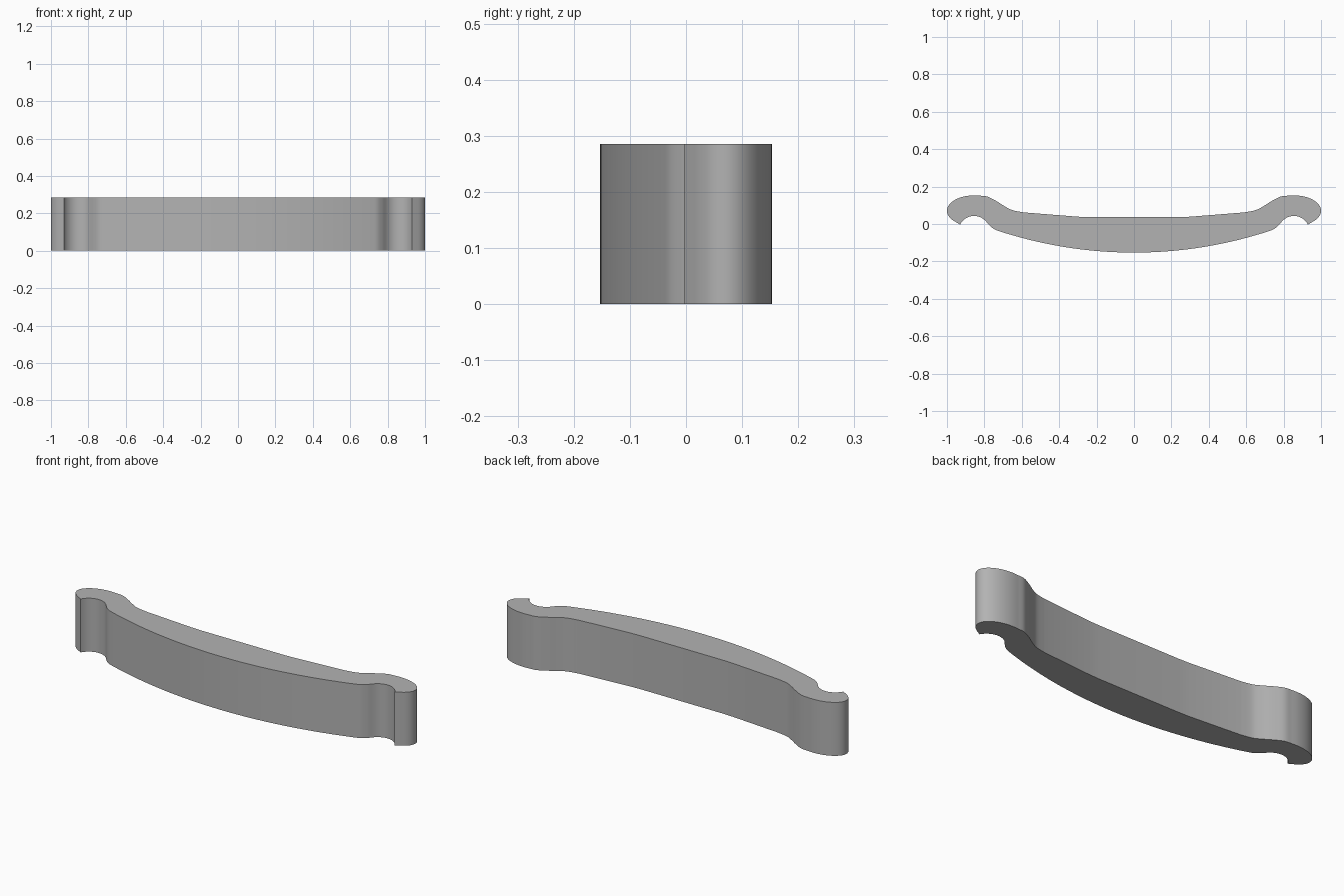
import bpy, bmesh, math
from mathutils import Vector

cube = bpy.data.objects.get("Cube")
if cube:
    bpy.data.objects.remove(cube, do_unlink=True)

HEIGHT = 0.286


def spline(points, steps=6):
    """Smooth curve through the points."""
    p = [Vector(q) for q in points]
    p = [2 * p[0] - p[1]] + p + [2 * p[-1] - p[-2]]
    out = []
    for a, b, c, d in zip(p, p[1:], p[2:], p[3:]):
        for i in range(steps):
            t = i / steps
            out.append(0.5 * (2 * b + (c - a) * t + (2 * a - 5 * b + 4 * c - d) * t ** 2
                              + (3 * b - a - 3 * c + d) * t ** 3))
    return out + [p[-2]]


def arc(cx, cy, rx, ry, start, end, steps=16):
    """Elliptical arc, angles in degrees."""
    angles = [math.radians(start + (end - start) * i / steps) for i in range(steps + 1)]
    return [Vector((cx + rx * math.cos(a), cy + ry * math.sin(a))) for a in angles]


# Half outline of the handle: front bow, inner hook, tip, outer hook, back
bow = arc(0, 2.167, 2.32, 2.32, -90, -73.5, 12)
fillet = spline([bow[-1], (0.71, -0.042), (0.745, -0.029), (0.77, -0.010), (0.785, 0.006)])
inner_hook = arc(0.855, -0.041, 0.084, 0.084, 140, 27)
outer_hook = arc(0.855, 0.071, 0.145, 0.082, -42, 100, 24)
neck = spline([outer_hook[-1], (0.785, 0.147), (0.735, 0.122), (0.69, 0.094),
               (0.65, 0.074), (0.59, 0.062)])
back = [Vector((0.3, 0.039)), Vector((0.24, 0.037))]
half = bow + fillet[1:-1] + inner_hook + outer_hook + neck[1:] + back
outline = half + [Vector((-p.x, p.y)) for p in reversed(half[1:])]

# Extrude the outline upward
bm = bmesh.new()
base = bm.faces.new([bm.verts.new((p.x, p.y, 0)) for p in outline])
extruded = bmesh.ops.extrude_face_region(bm, geom=[base], use_keep_orig=True)
bmesh.ops.translate(bm, vec=(0, 0, HEIGHT),
                    verts=[g for g in extruded["geom"] if isinstance(g, bmesh.types.BMVert)])
bmesh.ops.recalc_face_normals(bm, faces=bm.faces)
mesh = bpy.data.meshes.new("curved_handle")
bm.to_mesh(mesh)
bm.free()
handle = bpy.data.objects.new("curved_handle", mesh)
bpy.context.collection.objects.link(handle)

# Plain grey
grey = bpy.data.materials.new("plain_grey")
grey.use_nodes = True
color = (0.45, 0.45, 0.45, 1)
grey.diffuse_color = color
grey.node_tree.nodes["Principled BSDF"].inputs["Base Color"].default_value = color
mesh.materials.append(grey)

# Smooth walls with sharp rims and tips
bpy.ops.object.select_all(action="DESELECT")
handle.select_set(True)
bpy.context.view_layer.objects.active = handle
bpy.ops.object.shade_smooth_by_angle(angle=math.radians(30))
